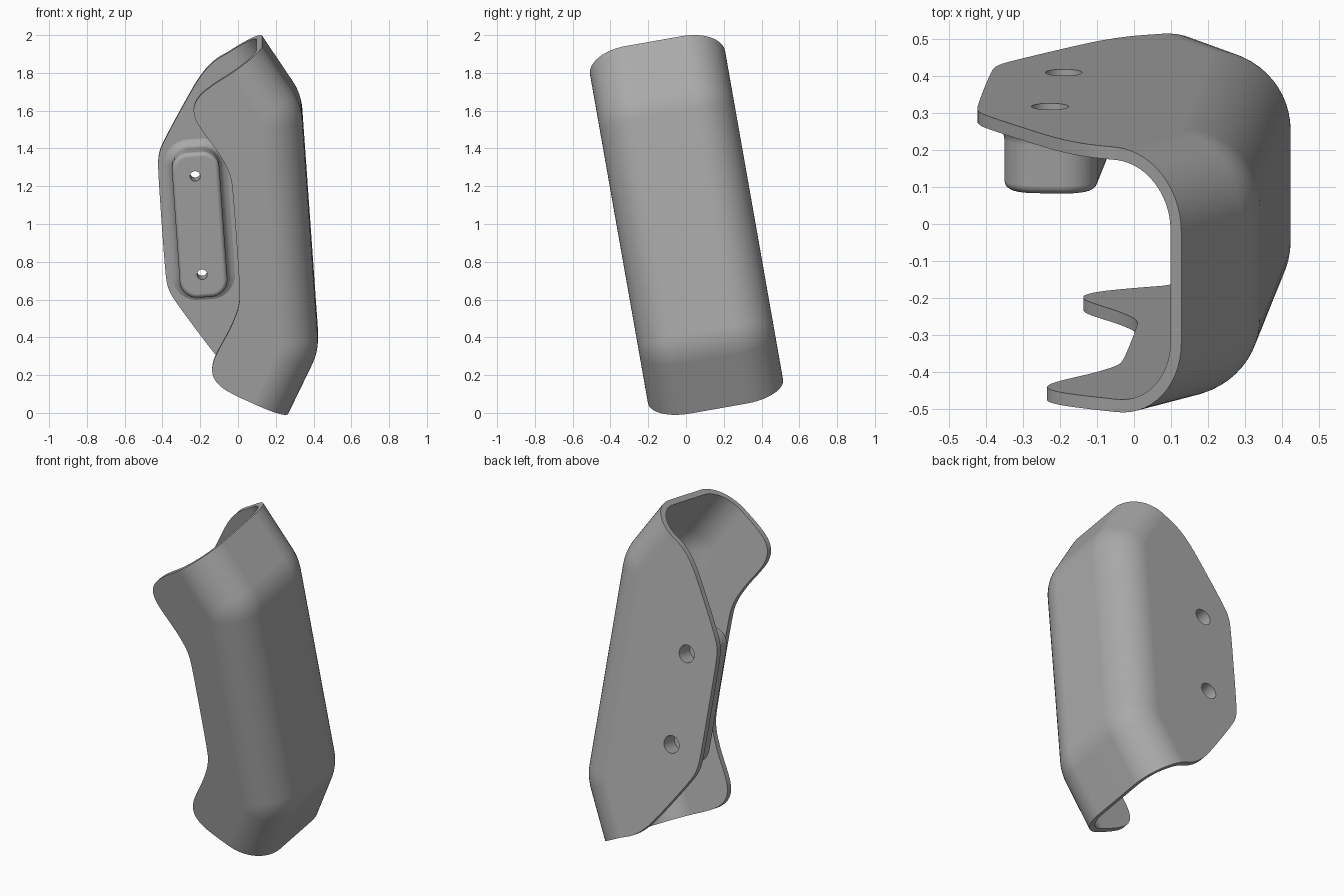
import bpy, bmesh
from math import sin, cos, tan, pi, radians
from mathutils import Matrix, Vector

cube = bpy.data.objects.get("Cube")
if cube:
    bpy.data.objects.remove(cube, do_unlink=True)

grey = bpy.data.materials.new("plain grey")
grey.use_nodes = True
colour = (0.4, 0.4, 0.4, 1)
grey.diffuse_color = colour
grey.node_tree.nodes["Principled BSDF"].inputs["Base Color"].default_value = colour

HALF = 0.363      # half the width between flange faces
CORNER = 0.21     # radius between web and flanges
BEND = 0.3        # radius of the end bends
WALL = 0.035
TILT = radians(30)
TIP = Vector((0.196, 0, 0.99))
PLACE = (Matrix.Translation((0, 0, 1)) @ Matrix.Rotation(radians(10), 4, 'X')
         @ Matrix.Rotation(radians(-4), 4, 'Y') @ Matrix.Translation((0, 0, -0.018)))


def make_object(name, bm):
    mesh = bpy.data.meshes.new(name)
    bm.to_mesh(mesh)
    bm.free()
    mesh.materials.append(grey)
    ob = bpy.data.objects.new(name, mesh)
    bpy.context.collection.objects.link(ob)
    return ob


def activate(ob):
    bpy.ops.object.select_all(action='DESELECT')
    ob.select_set(True)
    bpy.context.view_layer.objects.active = ob


def apply_modifier(ob, kind, **settings):
    activate(ob)
    mod = ob.modifiers.new(kind.lower(), kind)
    for key, value in settings.items():
        setattr(mod, key, value)
    bpy.ops.object.modifier_apply(modifier=mod.name)


def soften(points, passes=2):
    """Round a polyline by corner cutting, keeping its ends."""
    for _ in range(passes):
        cut = [points[0]]
        for a, b in zip(points, points[1:]):
            cut += [a.lerp(b, 0.25), a.lerp(b, 0.75)]
        points = cut + [points[-1]]
    return points


def loft(bm, rings):
    """Closed solid through a list of closed rings."""
    rows = [[bm.verts.new(p) for p in ring] for ring in rings]
    n = len(rows[0])
    for a, b in zip(rows, rows[1:]):
        for i in range(n):
            bm.faces.new((a[i], a[(i + 1) % n], b[(i + 1) % n], b[i]))
    bm.faces.new(rows[0])
    bm.faces.new(rows[-1])
    bmesh.ops.recalc_face_normals(bm, faces=bm.faces)


# Web path: point and outward direction at each row, bottom to top
def outward(angle):
    return Vector((cos(angle), 0, sin(angle)))


bend_centre = Vector((0.381 - BEND, 0, 0.665 - BEND * tan(TILT / 2)))
upper = [(bend_centre + BEND * outward(TILT * i / 8), outward(TILT * i / 8)) for i in range(9)]
upper.append((TIP, outward(TILT)))
flip = Vector((1, 1, -1))
path = [(p * flip, n * flip) for p, n in reversed(upper)] + upper

# U section: depth inward from the web, and sideways position
arc = [(CORNER * (1 - sin(t)), -(HALF - CORNER) - CORNER * cos(t))
       for t in [pi / 2 * i / 14 for i in range(15)]]
section = arc + [(d, -v) for d, v in reversed(arc)]

bm = bmesh.new()
grid = [[bm.verts.new(p - n * d + Vector((0, v, 0))) for d, v in section] for p, n in path]
for a, b in zip(grid, grid[1:]):
    for j in range(len(section) - 1):
        bm.faces.new((a[j], a[j + 1], b[j + 1], b[j]))

# Flange outlines, upper half only, from the rim to the middle
front_outline = [(-0.065, 0.843), (-0.15, 0.787), (-0.19, 0.725), (-0.183, 0.655),
                 (-0.145, 0.585), (-0.07, 0.47), (-0.017, 0.355), (-0.01, 0.25)]
back_outline = [(-0.064, 0.848), (-0.132, 0.786), (-0.193, 0.704), (-0.36, 0.44),
                (-0.4, 0.36), (-0.407, 0.26)]
for column, half in ((0, front_outline), (-1, back_outline)):
    root = [row[column] for row in grid]
    v = root[0].co.y
    pts = [Vector((u, v, w)) for u, w in half]
    pts += [p * flip for p in reversed(pts)]
    edge = soften([root[-1].co.copy()] + pts + [root[0].co.copy()])[1:-1]
    bm.faces.new(root + [bm.verts.new(p) for p in edge])
bmesh.ops.recalc_face_normals(bm, faces=bm.faces)
bm.faces.ensure_lookup_table()
if max(bm.faces, key=lambda f: f.calc_center_median().x).normal.x < 0:
    bmesh.ops.reverse_faces(bm, faces=bm.faces)
shell = make_object("shell", bm)
apply_modifier(shell, 'SOLIDIFY', thickness=WALL, offset=-1, use_even_offset=True)


# Mounting pad on the inside of the back flange
def pad_ring(v, grow):
    ring = []
    r = 0.09 + grow
    for k, (sx, sz) in enumerate(((1, 1), (-1, 1), (-1, -1), (1, -1))):
        for i in range(9):
            t = pi / 2 * (k + i / 8)
            ring.append((-0.205 + sx * 0.036 + r * cos(t), v, sz * 0.302 + r * sin(t)))
    return ring


bm = bmesh.new()
foot = HALF - WALL
fillet = [(foot + 0.005, 0.05)]
fillet += [(foot - 0.05 * (1 - cos(t)), 0.05 * (1 - sin(t)))
           for t in [pi / 2 * i / 6 for i in range(1, 7)]]
lip = [(0.143 + 0.025 * (1 - sin(t)), -0.025 * (1 - cos(t)))
       for t in [pi / 2 * i / 5 for i in range(6)]]
loft(bm, [pad_ring(v, g) for v, g in fillet + lip])
pad = make_object("mounting_pad", bm)

# Counterbored screw holes through flange and pad
bm = bmesh.new()
for w in (0.265, -0.265):
    rings = []
    for v, r in ((0.05, 0.027), (0.26, 0.027), (0.26, 0.05), (0.45, 0.05)):
        rings.append([(-0.21 + r * cos(2 * pi * i / 32), v, w + r * sin(2 * pi * i / 32))
                      for i in range(32)])
    loft(bm, rings)
cutter = make_object("hole_cutter", bm)
cutter.hide_render = True
for ob in (shell, pad):
    apply_modifier(ob, 'BOOLEAN', operation='DIFFERENCE', object=cutter, solver='EXACT')
bpy.data.objects.remove(cutter, do_unlink=True)

# Shading and final placement
for ob in (shell, pad):
    ob.data.transform(PLACE)
    activate(ob)
    bpy.ops.object.shade_smooth_by_angle(angle=radians(38))
    apply_modifier(ob, 'WEIGHTED_NORMAL', keep_sharp=True)
